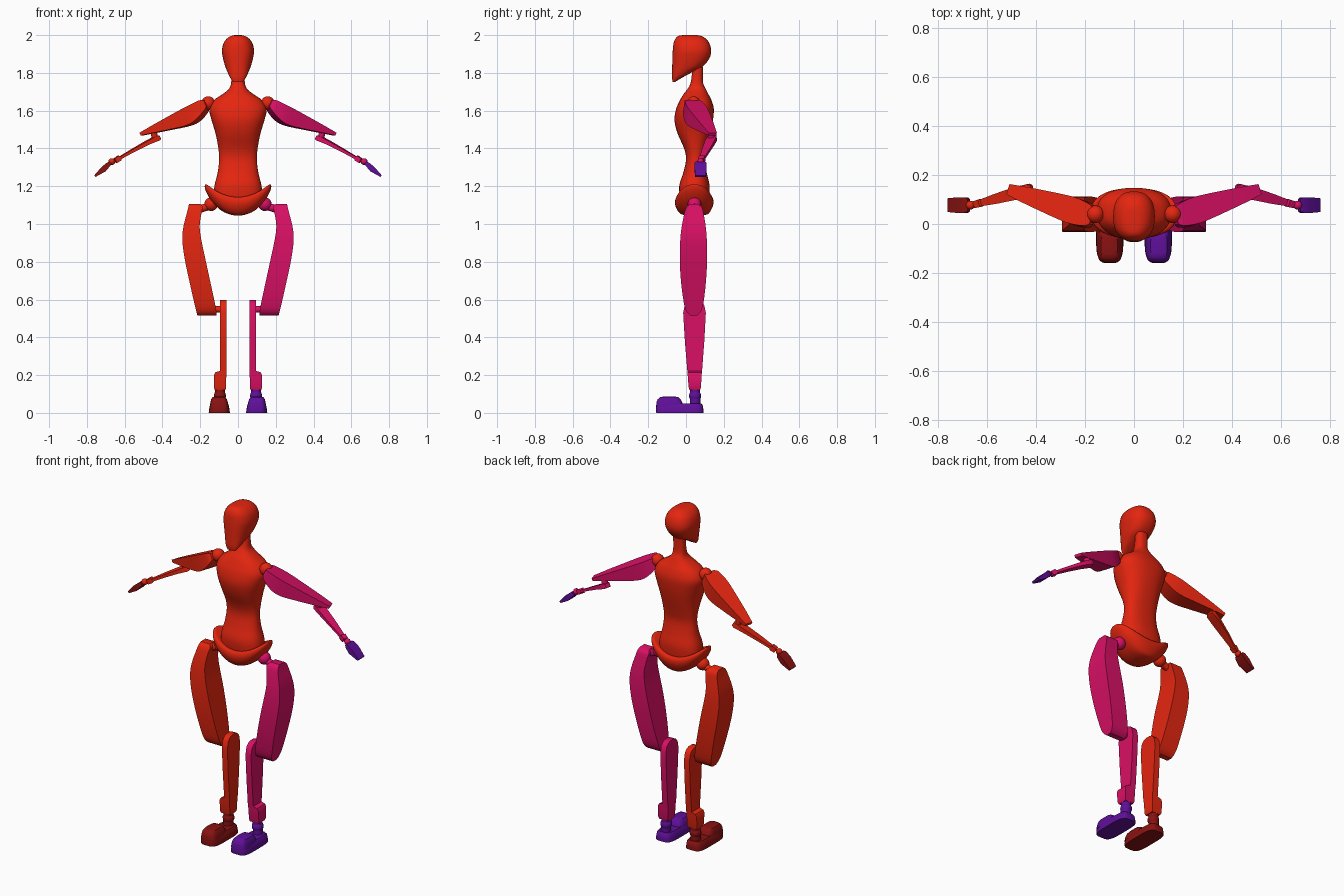
import bpy, bmesh, math
from mathutils import Vector

old = bpy.data.objects.get("Cube")
if old:
    bpy.data.objects.remove(old, do_unlink=True)


def material(name, rgb):
    m = bpy.data.materials.new(name)
    m.use_nodes = True
    col = (*rgb, 1)
    m.diffuse_color = col
    m.node_tree.nodes["Principled BSDF"].inputs["Base Color"].default_value = col
    return m


RED = material("orange red", (.78, .019, .005))
DARK = material("dark red", (.25, .006, .006))
PINK = material("magenta pink", (.70, .005, .13))
PURPLE = material("purple", (.114, .005, .32))
parts = []


def finish(name, bm, mat):
    bmesh.ops.recalc_face_normals(bm, faces=bm.faces)
    mesh = bpy.data.meshes.new(name)
    bm.to_mesh(mesh)
    bm.free()
    mesh.materials.append(mat)
    ob = bpy.data.objects.new(name, mesh)
    bpy.context.collection.objects.link(ob)
    parts.append(ob)


def loft(name, rings, mat):
    """Skin a stack of point rings and cap both ends."""
    bm = bmesh.new()
    loops = [[bm.verts.new(p) for p in r] for r in rings]
    n = len(loops[0])
    for a, b in zip(loops, loops[1:]):
        for i in range(n):
            j = (i + 1) % n
            bm.faces.new((a[i], a[j], b[j], b[i]))
    bm.faces.new(loops[0])
    bm.faces.new(loops[-1])
    finish(name, bm, mat)


def smooth(rows, k=4):
    """Catmull-Rom interpolation through the rows of a profile."""
    out = []
    ext = [rows[0], *rows, rows[-1]]
    for a, b, c, d in zip(ext, ext[1:], ext[2:], ext[3:]):
        for s in range(k):
            t = s / k
            out.append(tuple(q + .5 * t * (r - p + t * (2*p - 5*q + 4*r - w + t * (3*(q - r) + w - p)))
                             for p, q, r, w in zip(a, b, c, d)))
    return out + [rows[-1]]


def oval(z, x0, x1, y0, y1, power=2.4, bend=0, n=40):
    """Superellipse ring; bend lifts it away from the centre line."""
    pts = []
    for i in range(n):
        a = math.tau * i / n
        c, s = math.cos(a), math.sin(a)
        x = (x0 + x1) / 2 + (x1 - x0) / 2 * math.copysign(abs(c) ** (2 / power), c)
        y = (y0 + y1) / 2 + (y1 - y0) / 2 * math.copysign(abs(s) ** (2 / power), s)
        pts.append((x, y, z + bend * x * x))
    return pts


def body(name, rows, mat, **kw):
    loft(name, [oval(z, -w, w, y0, y1, **kw) for z, w, y0, y1 in smooth(rows)], mat)


def slab(name, rows, mat, s):
    """Flat-sided limb from rows of z, inner x, outer x, front y, back y."""
    loft(name, [[(s*a, f, z), (s*b, f, z), (s*b, r, z), (s*a, r, z)]
                for z, a, b, f, r in rows], mat)


def limb(name, a, b, rows, mat, s):
    """Slanted bar from a to b; rows of position, half width, top, bottom."""
    a, b = Vector(a), Vector(b)
    d = (b - a).normalized()
    side = Vector((-d.y, d.x, 0)).normalized()
    up = d.cross(side)
    rings = []
    for t, w, top, low in rows:
        c = a.lerp(b, t)
        quad = [c + side*w + up*top, c - side*w + up*top,
                c - side*w - up*low, c + side*w - up*low]
        rings.append([(s * p.x, p.y, p.z) for p in quad])
    loft(name, rings, mat)


def ball(name, c, r, mat, s):
    bm = bmesh.new()
    bmesh.ops.create_uvsphere(bm, u_segments=24, v_segments=14, radius=r)
    bmesh.ops.translate(bm, verts=bm.verts, vec=(s * c[0], c[1], c[2]))
    finish(name, bm, mat)


def rod(name, a, b, r, mat, s):
    a, b = Vector((s*a[0], a[1], a[2])), Vector((s*b[0], b[1], b[2]))
    bm = bmesh.new()
    bmesh.ops.create_cone(bm, cap_ends=True, segments=24, radius1=r, radius2=r,
                          depth=(b - a).length)
    bm.transform((b - a).to_track_quat('Z', 'Y').to_matrix().to_4x4())
    bmesh.ops.translate(bm, verts=bm.verts, vec=(a + b) / 2)
    finish(name, bm, mat)


# Head, torso with neck, and saddle-shaped pelvis
body("head", [(1.752, .025, -.07, -.058), (1.775, .042, -.074, -.02), (1.805, .056, -.074, .035),
              (1.835, .068, -.073, .09), (1.88, .08, -.072, .125), (1.92, .085, -.07, .133),
              (1.96, .075, -.065, .122), (1.985, .055, -.053, .1), (1.997, .032, -.036, .075),
              (2, .012, -.01, .05)], RED)
body("torso", [(1.83, .034, .035, .09), (1.75, .036, .025, .09), (1.715, .048, .008, .105),
               (1.685, .085, -.015, .12), (1.655, .128, -.032, .135), (1.61, .152, -.052, .147),
               (1.55, .14, -.061, .143), (1.48, .119, -.045, .13), (1.4, .104, -.01, .11),
               (1.34, .1, .0, .1), (1.27, .108, -.015, .11), (1.2, .125, -.036, .125),
               (1.12, .13, -.03, .12)], RED)
body("pelvis", [(1.045, .03, .01, .08), (1.052, .09, -.025, .115), (1.075, .145, -.047, .133),
                (1.105, .172, -.058, .145), (1.13, .175, -.056, .144), (1.142, .16, -.045, .132),
                (1.14, .12, -.02, .11)], RED, bend=2.5)

for s, side, main, end in ((1, "left", PINK, PURPLE), (-1, "right", RED, DARK)):
    # Arm
    ball(side + "_shoulder_joint", (.158, .04, 1.64), .036, RED, s)
    limb(side + "_upper_arm", (.175, .03, 1.66), (.515, .142, 1.483),
         smooth([(0, .03, -.005, .04), (.05, .045, .003, .058), (.2, .054, .004, .082),
                 (.35, .052, .004, .085), (.6, .042, .003, .06), (.8, .033, .002, .038),
                 (1, .022, 0, .016)], 3), main, s)
    rod(side + "_elbow_pin", (.45, .13, 1.5), (.437, .135, 1.445), .017, main, s)
    limb(side + "_forearm", (.42, .142, 1.468), (.65, .08, 1.335),
         [(0, .016, .002, .02), (.05, .024, .006, .022), (.25, .026, .008, .014),
          (.6, .021, .008, .008), (.88, .014, .007, .007), (.9, .016, .015, .014),
          (1, .014, .013, .013)], main, s)
    ball(side + "_wrist_joint", (.668, .077, 1.33), .018, main, s)
    limb(side + "_hand", (.675, .077, 1.325), (.757, .077, 1.253),
         [(0, .025, .008, .008), (.12, .031, .012, .012), (.45, .032, .014, .018),
          (1, .028, .006, .005)], end, s)

    # Hip and thigh
    ball(side + "_hip_joint", (.142, .045, 1.105), .036, main, s)
    rod(side + "_hip_pin", (.15, .045, 1.095), (.215, .045, 1.075), .02, main, s)
    slab(side + "_thigh", smooth([
        (1.105, .2, .26, .02, .065), (1.09, .187, .263, .003, .083), (1.06, .193, .27, -.008, .092),
        (.99, .203, .288, -.022, .104), (.92, .195, .295, -.03, .11), (.82, .174, .283, -.033, .112),
        (.7, .148, .258, -.027, .106), (.58, .122, .231, -.011, .092), (.535, .114, .22, .004, .078),
        (.515, .113, .215, .025, .058)], 3), main, s)

    # Shin with thick ankle block
    rod(side + "_knee_pin", (.08, .045, .548), (.13, .045, .548), .017, main, s)
    slab(side + "_shin", [
        (.597, .06, .096, .03, .06), (.59, .06, .096, .01, .08), (.572, .06, .096, -.006, .096),
        (.53, .06, .096, -.015, .105), (.38, .06, .096, -.006, .097), (.222, .06, .096, .007, .085),
        (.215, .061, .12, .008, .084), (.2, .062, .128, .009, .083), (.135, .063, .128, .014, .079),
        (.122, .066, .123, .018, .075)], main, s)

    # Foot with raised toe cap
    rod(side + "_ankle_collar", (.096, .048, .105), (.096, .048, .125), .027, end, s)
    ball(side + "_ankle_joint", (.096, .048, .09), .032, end, s)
    rod(side + "_ankle_base", (.098, .048, .03), (.098, .048, .075), .028, end, s)

    def layers(name, rows):
        loft(name, [[(s * x, y, z) for x, y, z in oval(*r, power=4)] for r in rows], end)
    layers(side + "_foot", [(0, .043, .155, -.157, .092), (.02, .045, .153, -.16, .092),
                            (.04, .049, .149, -.157, .089), (.05, .056, .142, -.145, .08)])
    layers(side + "_toe_cap", [(.03, .048, .15, -.158, -.012), (.055, .053, .146, -.157, -.02),
                               (.072, .059, .142, -.15, -.028), (.083, .068, .135, -.138, -.04),
                               (.086, .08, .125, -.12, -.055)])

# Smooth shading with sharp edges kept
bpy.ops.object.select_all(action='DESELECT')
for ob in parts:
    ob.select_set(True)
bpy.context.view_layer.objects.active = parts[0]
bpy.ops.object.shade_smooth_by_angle(angle=math.radians(35))
